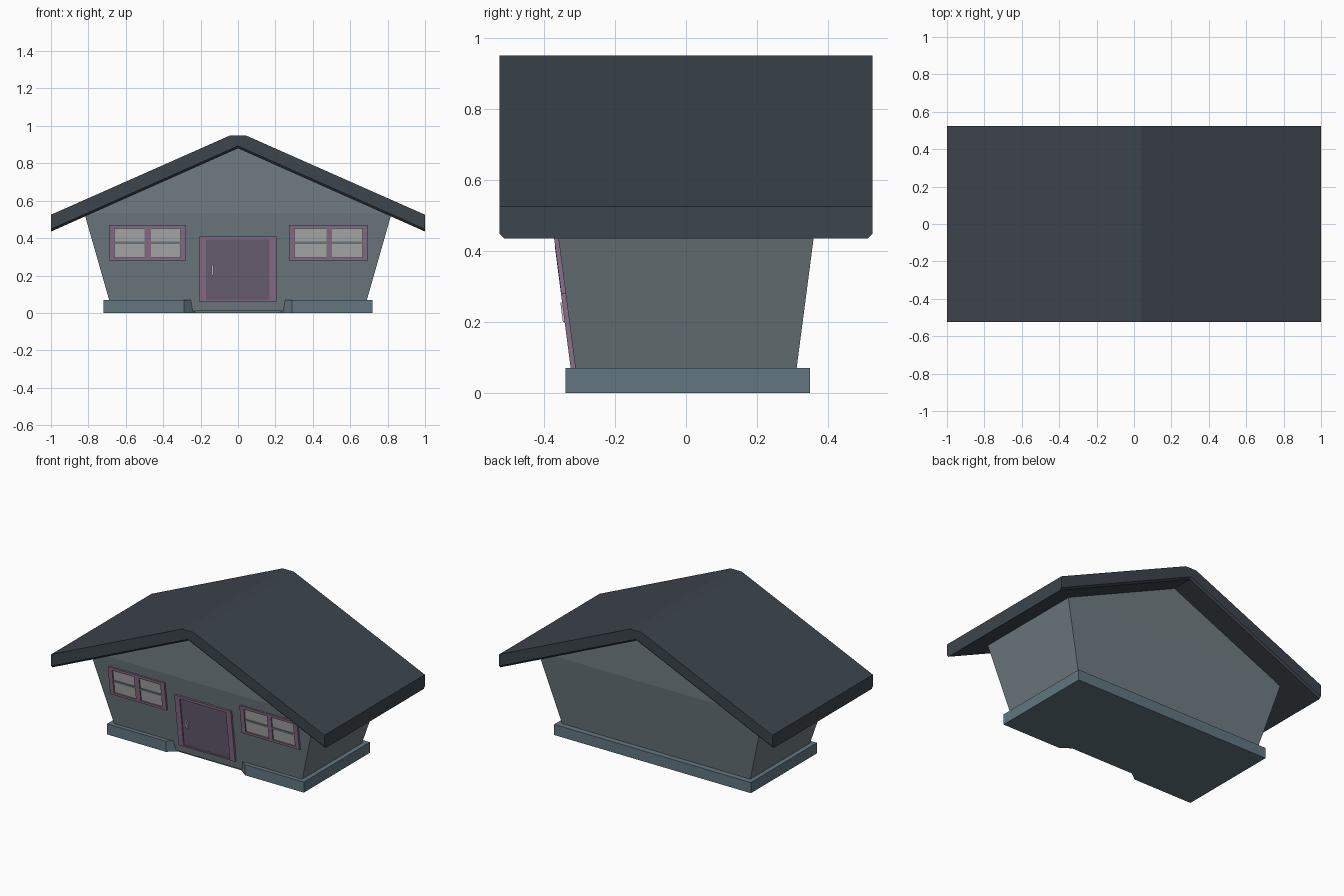
import bpy, bmesh

if "Cube" in bpy.data.objects:
    bpy.data.objects.remove(bpy.data.objects["Cube"])


def material(name, rgb):
    m = bpy.data.materials.new(name)
    m.diffuse_color = (*rgb, 1)
    m.use_nodes = True
    m.node_tree.nodes["Principled BSDF"].inputs["Base Color"].default_value = m.diffuse_color
    return m


ROOF = material("roof_slate", (0.045, 0.058, 0.072))
WALL = material("wall_grey", (0.16, 0.20, 0.22))
BASE = material("base_blue_grey", (0.12, 0.18, 0.22))
FRAME = material("frame_mauve", (0.26, 0.16, 0.26))
DOOR = material("door_purple", (0.15, 0.12, 0.18))
GLASS = material("glass_grey", (0.41, 0.42, 0.41))
METAL = material("handle_metal", (0.6, 0.6, 0.58))


def loft(name, rings, mat):
    """Join equal-length rings of points into a closed, flat-faced solid."""
    bm = bmesh.new()
    vs = [[bm.verts.new(p) for p in r] for r in rings]
    n = len(rings[0])
    for a, b in zip(vs, vs[1:]):
        for i in range(n):
            j = (i + 1) % n
            bm.faces.new((a[i], a[j], b[j], b[i]))
    bm.faces.new(vs[0])
    bm.faces.new(vs[-1])
    bmesh.ops.recalc_face_normals(bm, faces=bm.faces)
    me = bpy.data.meshes.new(name)
    bm.to_mesh(me)
    bm.free()
    me.materials.append(mat)
    ob = bpy.data.objects.new(name, me)
    bpy.context.collection.objects.link(ob)
    return ob


def front(z):
    return -(0.303 + 0.13 * z)


def panel(name, x0, x1, z0, z1, out, mat, back=0.01):
    """Slab lying on the leaning front wall, standing out by `out`."""
    corners = [(x0, z0), (x1, z0), (x1, z1), (x0, z1)]
    return loft(name, [[(x, front(z) + o, z) for x, z in corners]
                       for o in (-out, back)], mat)


def border(name, x0, x1, z0, z1, side, bottom, top, out):
    """Four frame bars around an opening."""
    panel(name + "_left", x0, x0 + side, z0, z1, out, FRAME)
    panel(name + "_right", x1 - side, x1, z0, z1, out, FRAME)
    panel(name + "_bottom", x0 + side, x1 - side, z0, z0 + bottom, out, FRAME)
    panel(name + "_top", x0 + side, x1 - side, z1 - top, z1, out, FRAME)


# Roof slab with a small chamfer along the lower gable edges
def roof_ring(y, lift):
    pts = [(-1, 0.525), (-0.04, 0.95), (0.04, 0.95), (1, 0.525),
           (1, 0.435 + lift), (0, 0.88 + lift), (-1, 0.435 + lift)]
    return [(x, y, z) for x, z in pts]


loft("roof", [roof_ring(-0.525, 0.013), roof_ring(-0.513, 0),
              roof_ring(0.513, 0), roof_ring(0.525, 0.013)], ROOF)


# Flared walls and upright gables
def rect(x, y, z):
    return [(-x, -y, z), (x, -y, z), (x, y, z), (-x, y, z)]


loft("walls", [rect(0.672, 0.304, 0.01), rect(0.822, 0.3726, 0.535)], WALL)
loft("gable", [[(-0.822, y, 0.535), (0.822, y, 0.535), (0, y, 0.9)]
               for y in (-0.3726, 0.3726)], WALL)

# Plinth with a notch in front of the door
outline = [(-0.72, -0.34), (-0.29, -0.34), (-0.23, -0.295), (0.23, -0.295),
           (0.29, -0.34), (0.72, -0.34), (0.72, 0.35), (-0.72, 0.35)]
loft("plinth", [[(x, y, z) for x, y in outline] for z in (0, 0.07)], BASE)

# Door
border("door_frame", -0.208, 0.205, 0.06, 0.41, 0.037, 0.01, 0.018, 0.013)
panel("door", -0.171, 0.168, 0.07, 0.392, 0.005, DOOR)
panel("door_handle", -0.142, -0.13, 0.2, 0.255, 0.018, METAL)

# Windows: frame, mullion, glass and a dark sash bar
for side, x0, x1, m0, m1 in (("left", -0.69, -0.277, -0.50, -0.465),
                             ("right", 0.273, 0.695, 0.472, 0.502)):
    name = side + "_window"
    border(name, x0, x1, 0.28, 0.47, 0.03, 0.016, 0.018, 0.012)
    panel(name + "_mullion", m0, m1, 0.296, 0.452, 0.011, FRAME)
    panel(name + "_glass", x0 + 0.03, x1 - 0.03, 0.296, 0.452, 0.003, GLASS)
    panel(name + "_bar", x0 + 0.03, x1 - 0.03, 0.368, 0.382, 0.008, WALL)
